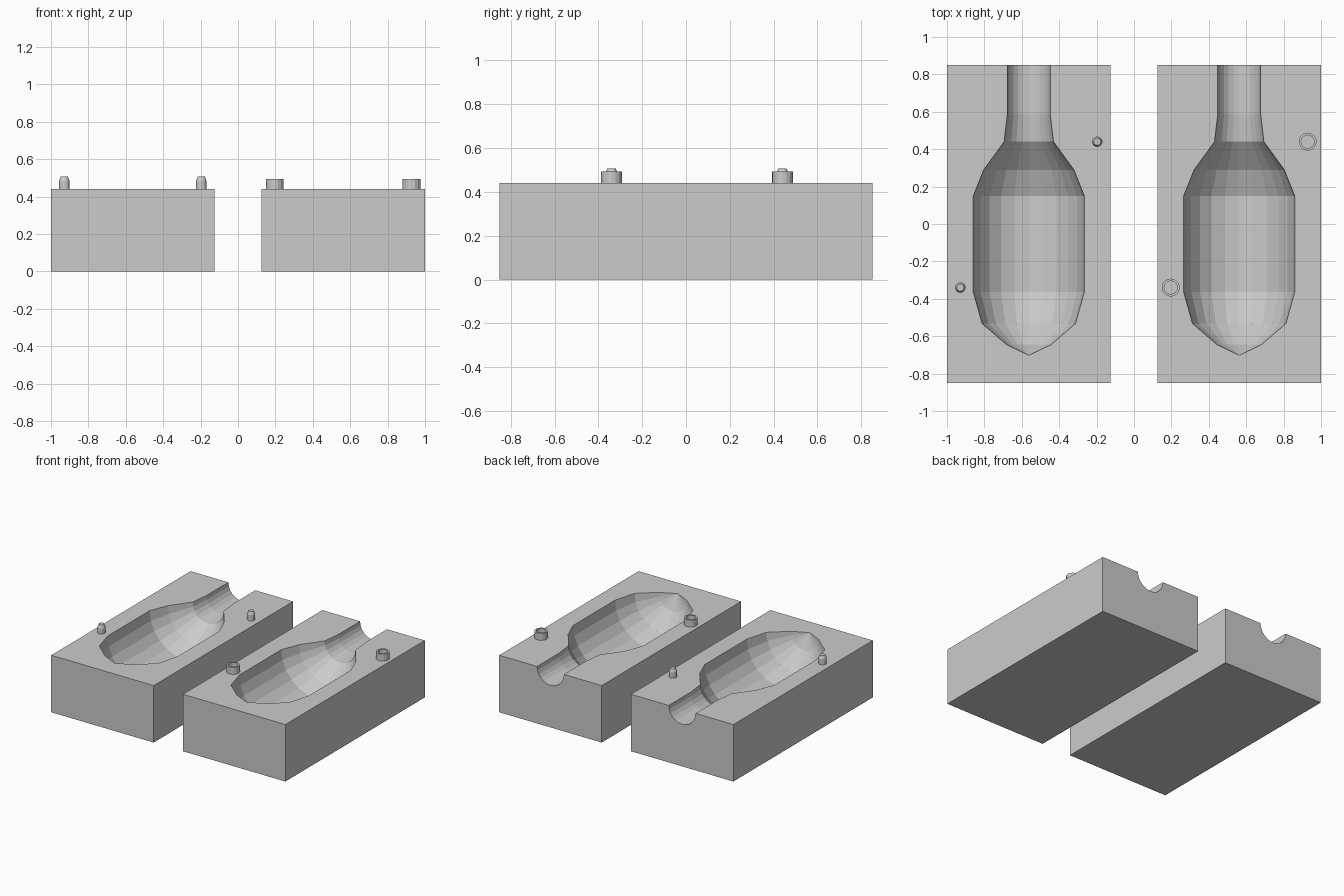
import bpy, bmesh
from math import sin, cos, pi

if "Cube" in bpy.data.objects:
    bpy.data.objects.remove(bpy.data.objects["Cube"])

W, L, H = 0.4375, 0.85, 0.44      # block half width, half length, height
CX = 0.5625                       # block centre offset from x = 0
# cavity profile from the open pouring neck to just before the tip: (y, radius)
PROFILE = [(0.85, 0.115), (0.585, 0.115), (0.44, 0.132), (0.29, 0.241),
           (0.15, 0.297), (-0.363, 0.297), (-0.532, 0.25), (-0.645, 0.119)]
TIP_Y = -0.702
HALF_SEGS = 12


def finish(bm, name):
    bmesh.ops.recalc_face_normals(bm, faces=bm.faces)
    mesh = bpy.data.meshes.new(name)
    bm.to_mesh(mesh)
    bm.free()
    obj = bpy.data.objects.new(name, mesh)
    bpy.context.collection.objects.link(obj)
    return obj


def mold_half(name, cx):
    bm = bmesh.new()
    # block corners, counter-clockwise from back left
    corners = [(-W, L), (-W, -L), (W, -L), (W, L)]
    low = [bm.verts.new((cx + x, y, 0)) for x, y in corners]
    top = [bm.verts.new((cx + x, y, H)) for x, y in corners]
    # half-round cavity, left rim to right rim
    rings = []
    for y, r in PROFILE:
        angles = [pi + pi * i / HALF_SEGS for i in range(HALF_SEGS + 1)]
        rings.append([bm.verts.new((cx + r * cos(a), y, H + r * sin(a))) for a in angles])
    tip = bm.verts.new((cx, TIP_Y, H))
    for a, b in zip(rings, rings[1:]):
        for i in range(HALF_SEGS):
            bm.faces.new((a[i], a[i + 1], b[i + 1], b[i]))
    for i in range(HALF_SEGS):
        bm.faces.new((rings[-1][i], rings[-1][i + 1], tip))
    # outer walls, notched back wall and parting face
    bm.faces.new(low)
    for i in range(3):
        bm.faces.new((low[i], low[i + 1], top[i + 1], top[i]))
    bm.faces.new([low[3], low[0], top[0]] + rings[0] + [top[3]])
    bm.faces.new(top + [r[-1] for r in rings] + [tip] + [r[0] for r in reversed(rings)])
    return finish(bm, name)


def lathe(name, x, y, profile, segs=16):
    # turned part: (radius, z) outline, closed at both ends
    bm = bmesh.new()
    rings = [[bm.verts.new((x + r * cos(2 * pi * i / segs), y + r * sin(2 * pi * i / segs), z))
              for i in range(segs)] for r, z in profile]
    for a, b in zip(rings, rings[1:]):
        for i in range(segs):
            j = (i + 1) % segs
            bm.faces.new((a[i], a[j], b[j], b[i]))
    bm.faces.new(rings[0])
    bm.faces.new(rings[-1])
    return finish(bm, name)


mold_half("mold_half_left", -CX)
mold_half("mold_half_right", CX)

# alignment pins on the left half, matching socket collars on the right half
PIN = [(0.028, H - 0.01), (0.028, 0.484), (0.019, 0.507)]
SOCKET = [(0.048, H - 0.01), (0.048, 0.493), (0.035, 0.493), (0.035, H + 0.002)]
for label, dx, y in (("front", -1, -0.34), ("back", 1, 0.44)):
    lathe("pin_" + label, -CX + dx * 0.366, y, PIN)
    lathe("socket_" + label, CX + dx * 0.366, y, SOCKET)
